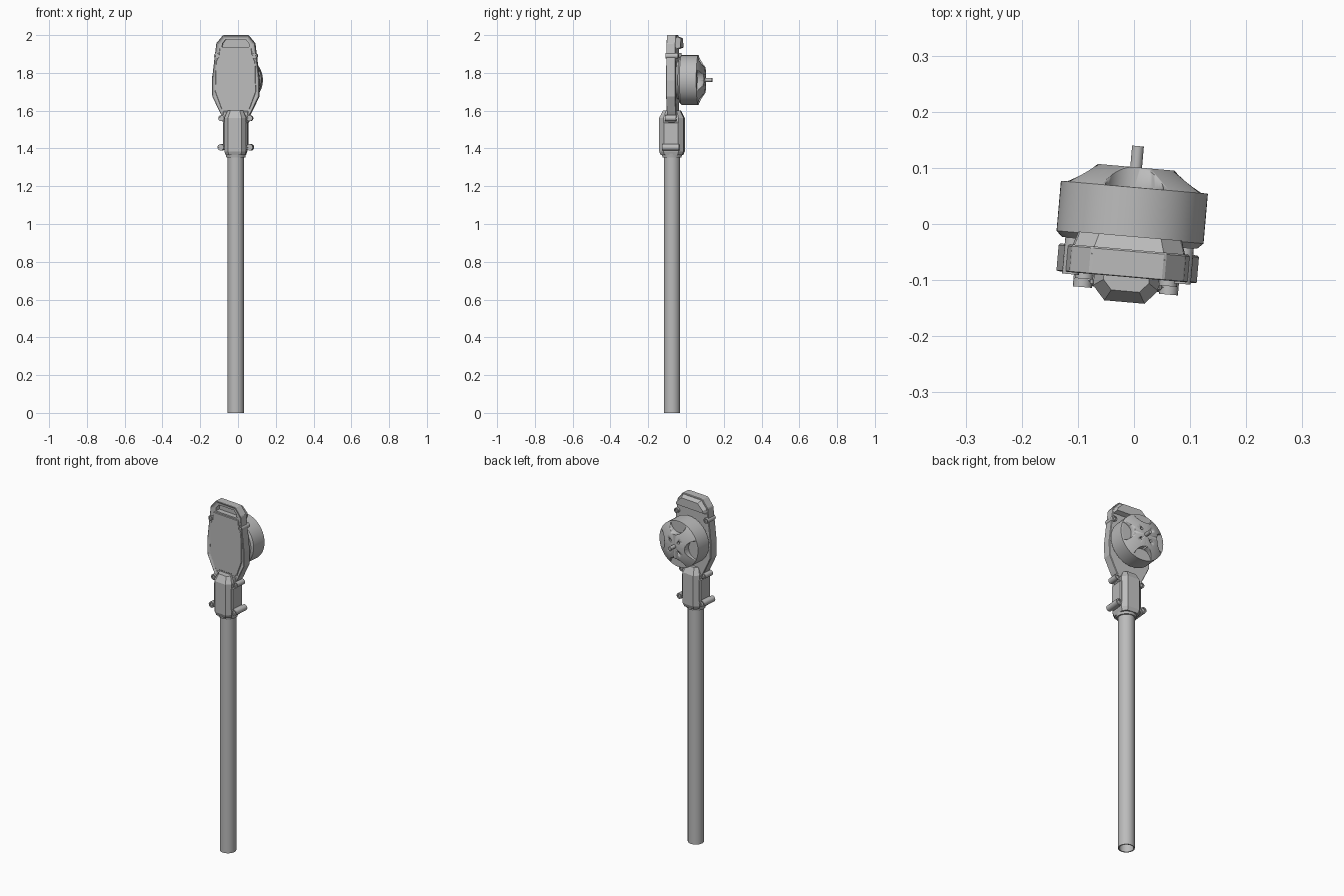
import bpy, bmesh, math
from mathutils import Matrix, Vector

if "Cube" in bpy.data.objects:
    bpy.data.objects.remove(bpy.data.objects["Cube"])

grey = bpy.data.materials.new("plain grey")
grey.use_nodes = True
grey.diffuse_color = (0.5, 0.5, 0.5, 1)
grey.node_tree.nodes["Principled BSDF"].inputs["Base Color"].default_value = (0.5, 0.5, 0.5, 1)

PARTS = []
ARM_Y = -0.075      # depth of the tube axis
MOTOR_Z = 1.762     # height of the motor axis


def finish(name, bm, smooth=False, bevel=0):
    bmesh.ops.recalc_face_normals(bm, faces=bm.faces)
    me = bpy.data.meshes.new(name)
    bm.to_mesh(me)
    bm.free()
    me.materials.append(grey)
    ob = bpy.data.objects.new(name, me)
    bpy.context.collection.objects.link(ob)
    if smooth:
        bpy.ops.object.select_all(action='DESELECT')
        ob.select_set(True)
        bpy.context.view_layer.objects.active = ob
        bpy.ops.object.shade_smooth_by_angle(angle=math.radians(30))
    if bevel:
        mod = ob.modifiers.new("edge bevel", 'BEVEL')
        mod.width, mod.segments = bevel, 1
    PARTS.append(ob)
    return ob


def plate(name, half, y0, y1, bevel=0, inset=None):
    """Mirrored (half width, z) outline extruded in y, with an optional sunken front."""
    bm = bmesh.new()
    pts = half + [(-x, z) for x, z in reversed(half)]
    front = bm.faces.new([bm.verts.new((x, y0, z)) for x, z in pts])
    geo = bmesh.ops.extrude_face_region(bm, geom=[front])["geom"]
    bmesh.ops.translate(bm, vec=(0, y1 - y0, 0), verts=[g for g in geo if isinstance(g, bmesh.types.BMVert)])
    if inset:
        bmesh.ops.recalc_face_normals(bm, faces=bm.faces)
        front = min(bm.faces, key=lambda f: f.calc_center_median().y)
        bmesh.ops.inset_region(bm, faces=[front], thickness=inset[0])
        bmesh.ops.translate(bm, vec=(0, inset[1], 0), verts=front.verts)
    return finish(name, bm, bevel=bevel)


def lathe(name, profile, x=0, z=0, y=0, axis='Y', closed=False, steps=48):
    """(radius, distance) profile spun round the y or z axis."""
    bm = bmesh.new()
    vs = [bm.verts.new((r, 0, d)) for r, d in profile]
    pairs = list(zip(vs, vs[1:])) + ([(vs[-1], vs[0])] if closed else [])
    edges = [bm.edges.new(p) for p in pairs]
    bmesh.ops.spin(bm, geom=vs + edges, cent=(0, 0, 0), axis=(0, 0, 1),
                   angle=math.tau, steps=steps, use_duplicate=False)
    bmesh.ops.remove_doubles(bm, verts=bm.verts, dist=1e-5)
    if axis == 'Y':
        bm.transform(Matrix.Rotation(-math.pi / 2, 4, 'X'))
    bm.transform(Matrix.Translation((x, y, z)))
    return finish(name, bm, smooth=True)


def rod(name, r, y0, y1, x, z, steps=24):
    return lathe(name, [(0, y0), (r, y0), (r, y1), (0, y1)], x, z, steps=steps)


def box(name, hx, y0, y1, z0, z1, bevel=0):
    return plate(name, [(hx, z1), (hx, z0)], y0, y1, bevel)


def cut(target, cutters):
    for c in cutters:
        mod = target.modifiers.new("cut", 'BOOLEAN')
        mod.operation, mod.solver, mod.object = 'DIFFERENCE', 'EXACT', c
    dg = bpy.context.evaluated_depsgraph_get()
    me = bpy.data.meshes.new_from_object(target.evaluated_get(dg))
    target.modifiers.clear()
    target.data = me
    for c in cutters:
        PARTS.remove(c)
        bpy.data.objects.remove(c)


# Hollow arm tube
lathe("arm_tube", [(0.043, 0), (0.043, 1.42), (0.037, 1.42), (0.037, 0)],
      y=ARM_Y, axis='Z', closed=True)

# Clamp: octagonal sections with chamfered ends
bm = bmesh.new()
rings = []
for z, s in [(1.365, 0.88), (1.385, 1), (1.562, 1), (1.6, 0.7)]:
    quarter = [(0.036, 0.065), (0.058, 0.04)]
    pts = quarter + [(x, -y) for x, y in reversed(quarter)]
    pts += [(-x, -y) for x, y in pts]
    rings.append([bm.verts.new((x * s, ARM_Y + y * s, z)) for x, y in pts])
for a, b in zip(rings, rings[1:]):
    for i in range(8):
        j = (i + 1) % 8
        bm.faces.new((a[i], a[j], b[j], b[i]))
bm.faces.new(rings[0])
bm.faces.new(rings[-1])
finish("clamp_body", bm)
box("clamp_side_flange", 0.064, ARM_Y - 0.042, ARM_Y + 0.042, 1.41, 1.54, 0.005)
box("clamp_lower_bridge", 0.078, ARM_Y - 0.036, ARM_Y + 0.036, 1.392, 1.42, 0.004)
lathe("clamp_collar", [(0.043, 1.352), (0.05, 1.352), (0.054, 1.372), (0.043, 1.372)],
      y=ARM_Y, axis='Z', closed=True)

# Screw bosses with sunken heads at both ends
def boss(name, x, z, y0, y1, r):
    rim, d = r * 0.6, 0.006
    lathe(name, [(0, y0 + d), (rim, y0 + d), (rim, y0), (r, y0),
                 (r, y1), (rim, y1), (rim, y1 - d), (0, y1 - d)], x, z, steps=16)

for side, label in ((1, "left"), (-1, "right")):
    boss(label + "_lower_clamp_screw", side * 0.077, 1.406, ARM_Y - 0.045, ARM_Y + 0.045, 0.017)
    boss(label + "_upper_clamp_screw", side * 0.075, 1.56, ARM_Y - 0.03, ARM_Y + 0.03, 0.016)
    boss(label + "_housing_screw", side * 0.1, 1.89, -0.099, -0.034, 0.015)

# Housing: rimmed tray with a hooded top
outline = [(0.066, 2.0), (0.102, 1.957), (0.114, 1.86), (0.1255, 1.76), (0.1235, 1.675),
           (0.085, 1.595), (0.068, 1.565)]
housing = plate("motor_housing", outline, -0.097, -0.046, bevel=0.003, inset=(0.013, 0.008))
slot = plate("slot_cutter", [(0.052, 1.978), (0.07, 1.956), (0.072, 1.938)], -0.12, -0.058)
cut(housing, [slot])
plate("front_panel", [(0.084, 1.93), (0.09, 1.885), (0.104, 1.86), (0.108, 1.7),
                      (0.074, 1.608), (0.055, 1.608)], -0.094, -0.08, bevel=0.002)
box("housing_neck", 0.07, -0.093, -0.05, 1.535, 1.6, 0.006)

# Rear hood: sloped block over the top of the back plate
bm = bmesh.new()
sections = [(-0.06, 0), (-0.022, 0.018)]
hood = []
for y, s in sections:
    half = [(0.066 - s * 0.6, 2.0 - s), (0.102 - s * 0.7, 1.957 - s * 0.5), (0.105 - s * 0.7, 1.92 + s * 0.8)]
    pts = half + [(-x, z) for x, z in reversed(half)]
    hood.append([bm.verts.new((x, y, z)) for x, z in pts])
for i in range(6):
    j = (i + 1) % 6
    bm.faces.new((hood[0][i], hood[0][j], hood[1][j], hood[1][i]))
for ring in hood:
    bm.faces.new(ring)
finish("rear_hood", bm)

# Motor: base, bell with four scallops and four bolt holes, shaft
rod("motor_base", 0.1, -0.05, -0.02, 0, MOTOR_Z, 48)
bell = lathe("motor_bell", [(0, -0.034), (0.121, -0.034), (0.1315, -0.024), (0.1315, 0.065),
                            (0.069, 0.101), (0, 0.101)], z=MOTOR_Z, steps=64)
cutters = []
for i in range(4):
    a = i * math.pi / 2
    cutters.append(rod("scallop_cutter", 0.052, 0.0655, 0.12, 0.12 * math.cos(a),
                       MOTOR_Z + 0.12 * math.sin(a), 40))
    a += math.pi / 4
    cutters.append(rod("bolt_cutter", 0.008, 0.085, 0.12, 0.04 * math.cos(a),
                       MOTOR_Z + 0.04 * math.sin(a), 12))
cut(bell, cutters)
rod("motor_shaft", 0.0105, 0.09, 0.139, 0, MOTOR_Z)

# Turn the whole assembly slightly about the vertical
turn = Matrix.Rotation(math.radians(-5), 4, 'Z') @ Matrix.Translation(Vector((-0.005, 0, 0)))
for ob in PARTS:
    ob.matrix_world = turn
